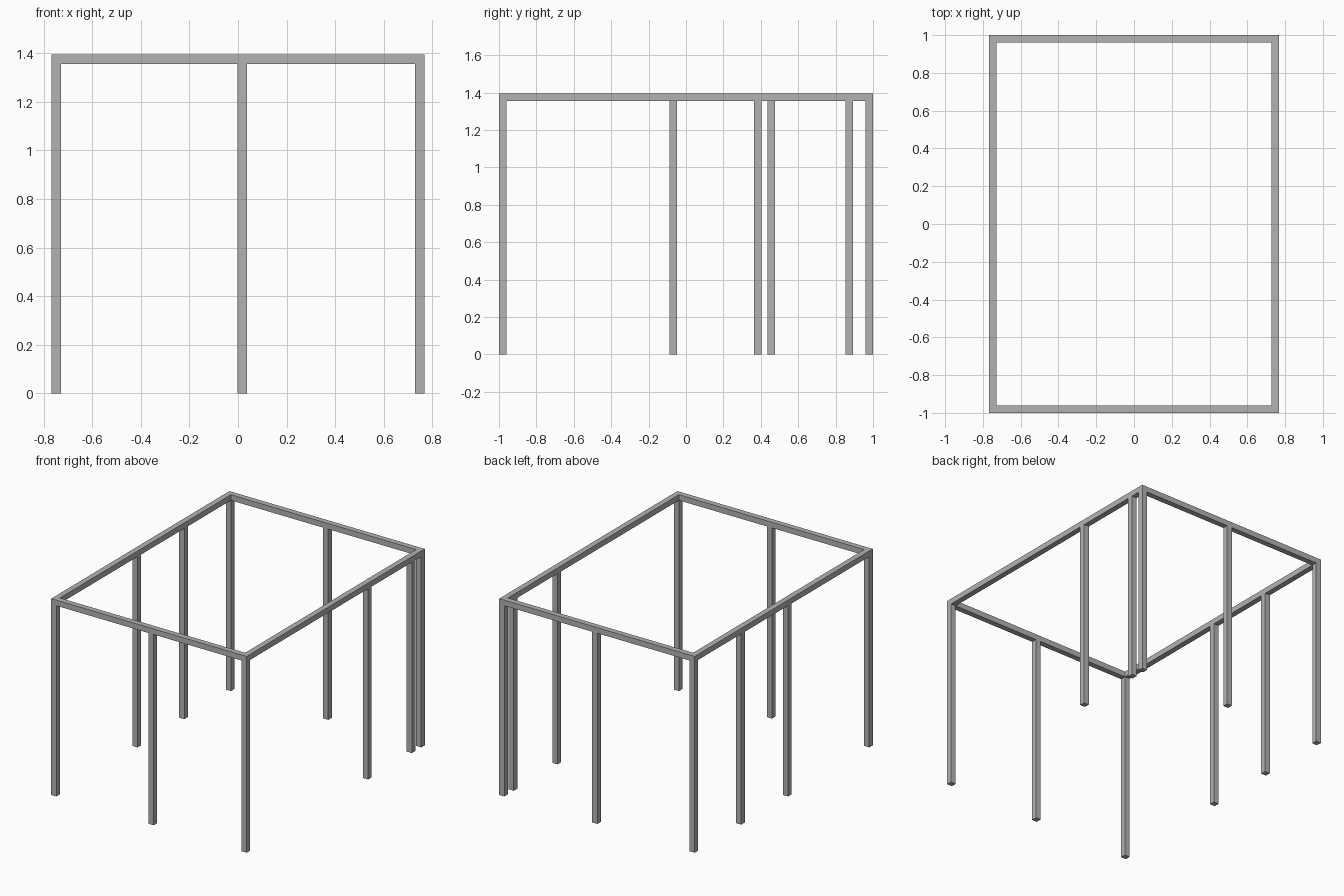
import bpy
import bmesh

cube = bpy.data.objects.get("Cube")
if cube:
    bpy.data.objects.remove(cube, do_unlink=True)

W, D, H, T = 0.768, 1.0, 1.395, 0.04  # half width, half depth, height, bar size

steel = bpy.data.materials.new("grey_steel")
steel.use_nodes = True
grey = (0.45, 0.45, 0.45, 1)
steel.diffuse_color = grey
steel.node_tree.nodes["Principled BSDF"].inputs["Base Color"].default_value = grey


def finish(name, bm):
    bmesh.ops.recalc_face_normals(bm, faces=bm.faces)
    mesh = bpy.data.meshes.new(name)
    bm.to_mesh(mesh)
    bm.free()
    mesh.materials.append(steel)
    obj = bpy.data.objects.new(name, mesh)
    bpy.context.collection.objects.link(obj)


def post(name, x, y):
    bm = bmesh.new()
    bmesh.ops.create_cube(bm, size=1)
    bmesh.ops.scale(bm, vec=(T, T, H - T), verts=bm.verts)
    bmesh.ops.translate(bm, vec=(x, y, (H - T) / 2), verts=bm.verts)
    finish(name, bm)


# Top frame with its four corner legs, one continuous piece
xs = (-W, -W + T, W - T, W)
ys = (-D, -D + T, D - T, D)
bm = bmesh.new()
grid = [[bm.verts.new((x, y, H - T)) for y in ys] for x in xs]
corners = []
for i in range(3):
    for j in range(3):
        if (i, j) == (1, 1):
            continue
        face = bm.faces.new((grid[i][j], grid[i + 1][j],
                             grid[i + 1][j + 1], grid[i][j + 1]))
        if i != 1 and j != 1:
            corners.append(face)
top = bmesh.ops.extrude_face_region(bm, geom=list(bm.faces), use_keep_orig=True)
bmesh.ops.translate(bm, vec=(0, 0, T),
                    verts=[g for g in top["geom"] if isinstance(g, bmesh.types.BMVert)])
for face in corners:
    leg = bmesh.ops.extrude_discrete_faces(bm, faces=[face])["faces"][0]
    for v in leg.verts:
        v.co.z = 0
finish("top_frame_and_corner_legs", bm)

# Intermediate posts
post("front_post", 0.017, -D + T / 2)
post("back_post", 0.017, D - T / 2)
for name, side, y in (("left_middle_post", 1, 0.384), ("left_rear_post", 1, 0.874),
                      ("right_middle_post", -1, -0.068), ("right_rear_post", -1, 0.457)):
    post(name, side * (W - T / 2), y)
